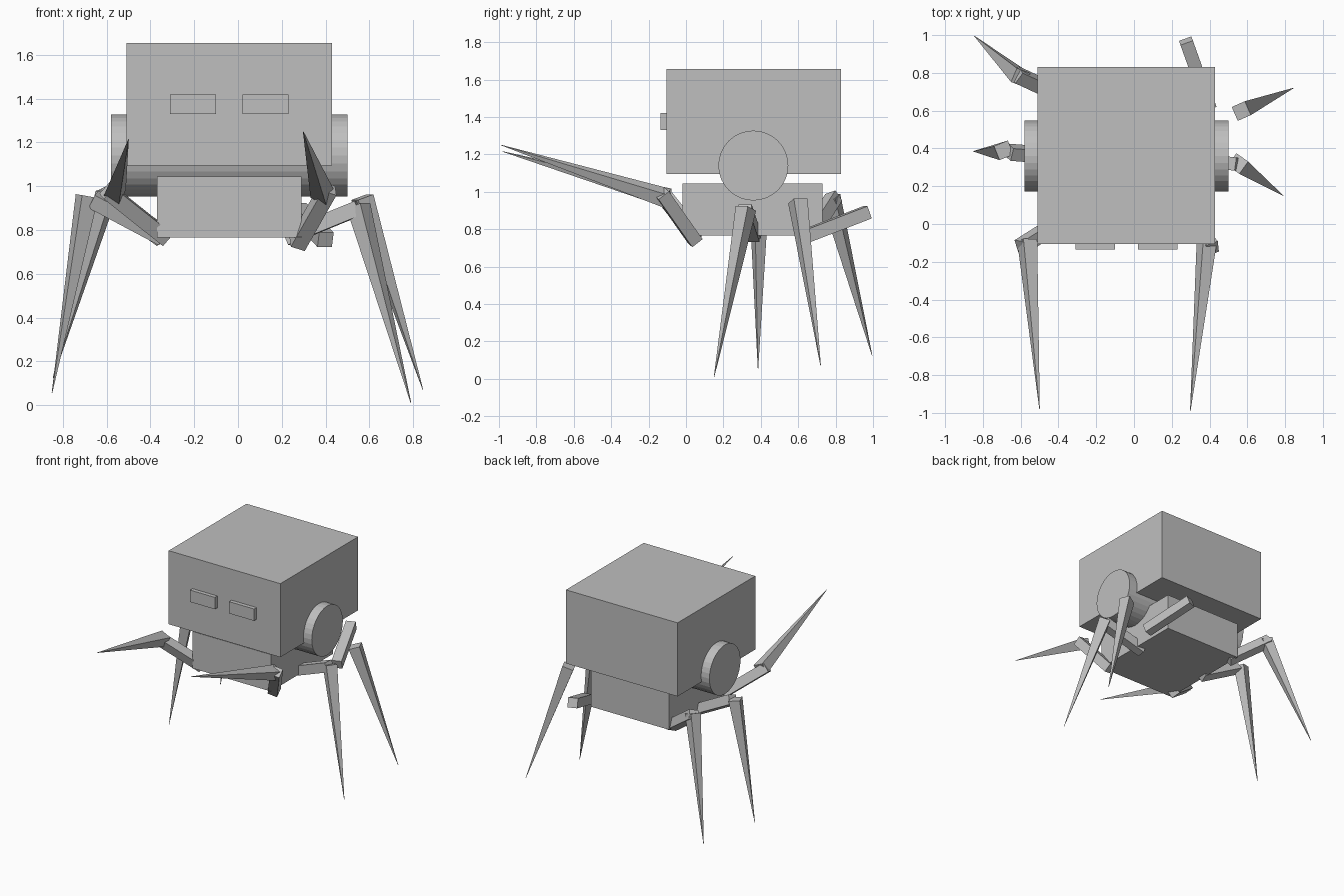
import bpy, bmesh, math
from mathutils import Vector, Matrix

if "Cube" in bpy.data.objects:
    bpy.data.objects.remove(bpy.data.objects["Cube"])

grey = bpy.data.materials.new("plain grey")
grey.diffuse_color = (0.52, 0.52, 0.52, 1)
grey.use_nodes = True
grey.node_tree.nodes["Principled BSDF"].inputs["Base Color"].default_value = grey.diffuse_color


def finish(name, bm):
    bmesh.ops.recalc_face_normals(bm, faces=bm.faces)
    mesh = bpy.data.meshes.new(name)
    bm.to_mesh(mesh)
    bm.free()
    mesh.materials.append(grey)
    obj = bpy.data.objects.new(name, mesh)
    bpy.context.collection.objects.link(obj)
    return obj


def block(name, low, high):
    """Axis-aligned box between two corners."""
    low, high = Vector(low), Vector(high)
    bm = bmesh.new()
    size = Matrix.Diagonal((*(high - low), 1))
    bmesh.ops.create_cube(bm, size=1, matrix=Matrix.Translation((low + high) / 2) @ size)
    return finish(name, bm)


def limb(name, start, end, width, tip, roll=0):
    """Square bar from start to end, tapering to the tip width."""
    start, end = Vector(start), Vector(end)
    along = (end - start).normalized()
    side = along.cross(Vector((0, 0, 1))).normalized()
    up = side.cross(along)
    frame = Matrix((side, up, along)).transposed()
    frame = frame @ Matrix.Rotation(math.radians(45 + roll), 3, 'Z')
    bm = bmesh.new()
    bmesh.ops.create_cone(
        bm, cap_ends=True, segments=4, radius1=width / math.sqrt(2),
        radius2=tip / math.sqrt(2), depth=(end - start).length,
        matrix=Matrix.Translation((start + end) / 2) @ frame.to_4x4())
    return finish(name, bm)


# Head and body
block("head", (-0.51, -0.105, 1.095), (0.43, 0.83, 1.655))
block("body", (-0.37, -0.02, 0.765), (0.29, 0.73, 1.045))

# Eyes
for side, x in (("left", -0.31), ("right", 0.02)):
    block(side + "_eye", (x, -0.135, 1.33), (x + 0.21, -0.095, 1.42))

# Ear drum running through the head
bm = bmesh.new()
bmesh.ops.create_cone(
    bm, cap_ends=True, segments=32, radius1=0.187, radius2=0.187, depth=1.08,
    matrix=Matrix.Translation((-0.04, 0.36, 1.14)) @ Matrix.Rotation(math.pi / 2, 4, 'Y'))
finish("ear_drum", bm)

# Legs: thigh start, thigh end, spike base, spike tip, roll
legs = {
    "front_right": ((0.27, 0.05, 0.735), (0.415, -0.13, 0.99),
                    (0.385, -0.10, 0.965), (0.298, -0.99, 1.25), 25),
    "front_left": ((-0.33, 0.05, 0.765), (-0.60, -0.12, 0.98),
                   (-0.565, -0.09, 0.965), (-0.50, -0.98, 1.215), 25),
    "middle_right": ((0.22, 0.36, 0.765), (0.55, 0.315, 0.90),
                     (0.55, 0.32, 0.91), (0.79, 0.15, 0.01), 0),
    "middle_left": ((-0.34, 0.355, 0.77), (-0.66, 0.38, 0.94),
                    (-0.69, 0.39, 0.955), (-0.85, 0.385, 0.055), 20),
    "back_right": ((0.40, 0.62, 0.755), (0.275, 0.97, 0.89),
                   (0.568, 0.598, 0.95), (0.845, 0.72, 0.07), 0),
    "back_left": ((-0.34, 0.66, 0.765), (-0.62, 0.79, 0.97),
                  (-0.60, 0.775, 0.97), (-0.845, 0.995, 0.125), 20),
}
for name, (hip, knee, base, tip, roll) in legs.items():
    limb(name + "_thigh", hip, knee, 0.07, 0.07, roll)
    limb(name + "_spike", base, tip, 0.08, 0.002, roll)
